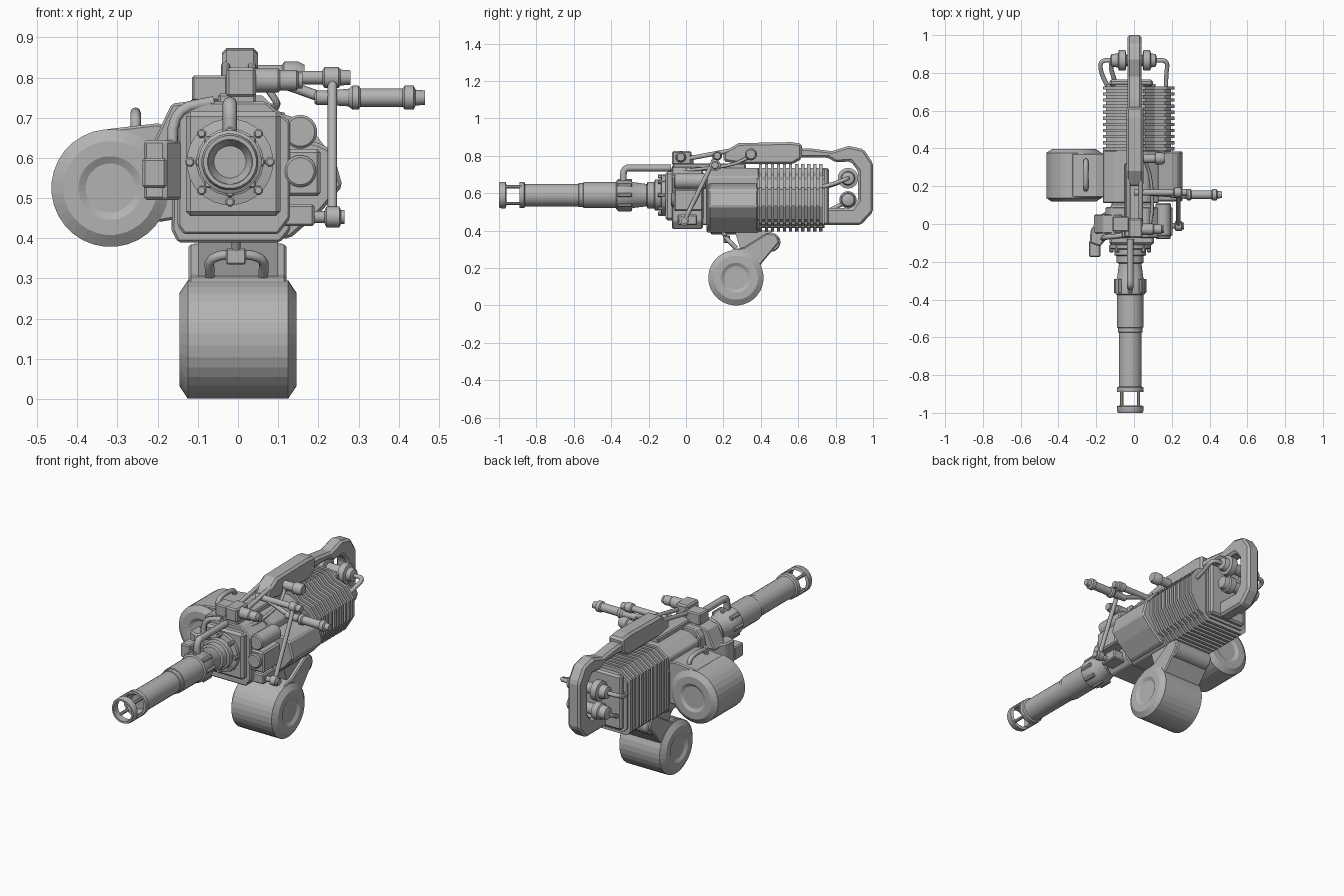
import bpy, bmesh, math
from mathutils import Vector

metal = bpy.data.materials.new("grey_metal")
metal.diffuse_color = (0.45, 0.45, 0.45, 1)


def place(axis, t, a, b):
    return {'X': (t, a, b), 'Y': (a, t, b), 'Z': (a, b, t)}[axis]


def finish(name, bm, bevel=0, smooth=False):
    bmesh.ops.recalc_face_normals(bm, faces=bm.faces)
    me = bpy.data.meshes.new(name)
    bm.to_mesh(me)
    bm.free()
    me.materials.append(metal)
    if smooth:
        me.shade_smooth()
        me.set_sharp_from_angle(angle=math.radians(32))
    ob = bpy.data.objects.new(name, me)
    bpy.context.collection.objects.link(ob)
    if bevel:
        m = ob.modifiers.new("bevel", 'BEVEL')
        m.width, m.segments, m.limit_method = bevel, 1, 'ANGLE'
    return ob


def prism(name, axis, pts, t0, t1, bevel=0):
    bm = bmesh.new()
    rings = [[bm.verts.new(place(axis, t, *p)) for p in pts] for t in (t0, t1)]
    n = len(pts)
    for i in range(n):
        j = (i + 1) % n
        bm.faces.new((rings[0][i], rings[0][j], rings[1][j], rings[1][i]))
    for r in rings:
        bm.faces.new(r)
    return finish(name, bm, bevel)


def box(name, x0, x1, y0, y1, z0, z1, bevel=0.006):
    return prism(name, 'Z', [(x0, y0), (x1, y0), (x1, y1), (x0, y1)], z0, z1, bevel)


def lathe(name, axis, c, prof, seg=24, closed=False, smooth=True):
    bm = bmesh.new()
    ang = [2 * math.pi * (i + 0.5) / seg for i in range(seg)]
    rings = [[bm.verts.new(place(axis, t, c[0] + r * math.cos(a), c[1] + r * math.sin(a)))
              for a in ang] for t, r in prof]
    pairs = list(zip(rings, rings[1:])) + ([(rings[-1], rings[0])] if closed else [])
    for p, q in pairs:
        for i in range(seg):
            j = (i + 1) % seg
            bm.faces.new((p[i], p[j], q[j], q[i]))
    if not closed:
        bm.faces.new(rings[0])
        bm.faces.new(rings[-1])
    return finish(name, bm, 0, smooth)


def rod(name, axis, c, t0, t1, r, seg=20):
    e = min(0.006, r * 0.3)
    return lathe(name, axis, c, [(t0, r - e), (t0 + e, r), (t1 - e, r), (t1, r - e)], seg)


def tube(name, pts, r):
    pts = [Vector(p) for p in pts]
    for _ in range(2):  # round the corners
        cut = [pts[0]]
        for a, b in zip(pts, pts[1:]):
            cut += [a.lerp(b, 0.25), a.lerp(b, 0.75)]
        pts = cut + [pts[-1]]
    cu = bpy.data.curves.new(name, 'CURVE')
    cu.dimensions, cu.bevel_depth, cu.bevel_resolution, cu.use_fill_caps = '3D', r, 2, True
    sp = cu.splines.new('POLY')
    sp.points.add(len(pts) - 1)
    for q, p in zip(sp.points, pts):
        q.co = (*p, 1)
    cu.materials.append(metal)
    ob = bpy.data.objects.new(name, cu)
    bpy.context.collection.objects.link(ob)


# barrel
C = (-0.02, 0.59)
lathe("barrel", 'Y', C, [
    (-.86, .04), (-.89, .055), (-.89, .070), (-.865, .070), (-.86, .061), (-.575, .061),
    (-.573, .065), (-.55, .065), (-.548, .07), (-.375, .07), (-.37, .079), (-.30, .079),
    (-.285, .07), (-.21, .06), (-.205, .072), (-.17, .072), (-.165, .084), (-.135, .084),
    (-.13, .108), (-.10, .108)])
lathe("muzzle_ring", 'Y', C, [(-1, .056), (-1, .066), (-.99, .071), (-.965, .071), (-.96, .056)], closed=True)
for k in range(4):
    a = math.pi / 4 + k * math.pi / 2
    rod("muzzle_post", 'Y', (C[0] + .063 * math.cos(a), C[1] + .063 * math.sin(a)), -.97, -.88, .009, 8)
for k in range(8):
    a = k * math.pi / 4
    s, c = math.sin(a), math.cos(a)
    rod("flange_bolt", 'Y', (C[0] + .1 * c, C[1] + .1 * s), -.15, -.11, .012, 8)
    rod("collar_lug", 'Y', (C[0] + .076 * c, C[1] + .076 * s), -.365, -.29, .012, 8)
tube("gas_pipe", [(-.02, -.335, .65), (-.02, -.335, .735), (-.02, -.28, .735), (-.02, -.08, .735)], .018)

# receiver
box("front_receiver", -.13, .106, -.11, .1, .455, .715, .012)
prism("receiver_shell", 'Y', [(-.15, .43), (-.135, .41), (.1, .41), (.13, .45), (.13, .69), (.07, .74),
                              (-.12, .74), (-.15, .7)], -.075, .09, .006)
prism("main_body", 'Y', [(-.165, .42), (-.15, .39), (.105, .39), (.13, .42), (.13, .69), (.06, .735),
                         (-.1, .735), (-.16, .70)], .11, .39, .006)
box("body_neck", -.12, .1, .05, .15, .43, .7)
prism("side_cover", 'Y', [(.1, .4), (.13, .4), (.21, .47), (.26, .53), (.235, .62), (.2, .637), (.1, .66)],
      .12, .385, .008)
box("top_rail", -.05, .045, -.07, .32, .72, .76)

# finned cooling block
FIN_A = [(-.165, .42), (-.14, .395), (.1, .395), (.13, .42), (.13, .69), (.06, .755), (-.1, .755), (-.165, .71)]
FIN_B = [(.11, .42), (.16, .44), (.215, .53), (.215, .63), (.17, .69), (.11, .71)]


def shrunk(pts, cx, cz, f):
    return [(cx + (x - cx) * f, cz + (z - cz) * f) for x, z in pts]


prism("block_core", 'Y', shrunk(FIN_A, -.02, .57, .89), .38, .74)
prism("side_block_core", 'Y', shrunk(FIN_B, .1, .57, .84), .38, .72)
for i in range(11):
    y = .39 + i * .0322
    prism("fin", 'Y', FIN_A, y, y + .017)
    prism("side_fin", 'Y', FIN_B, y, y + .017)
box("rear_plate", -.13, .1, .73, .765, .43, .735, .01)

# stock and top grip
prism("rear_stock", 'X', [(.58, .79), (.76, .79), (.80, .765), (.88, .77), (.92, .72), (.92, .56), (.89, .52),
                          (.75, .52), (.75, .43), (.935, .43), (1, .5), (1, .76), (.95, .835), (.87, .853),
                          (.78, .825), (.66, .84), (.58, .84)], -.035, .04, .012)
prism("top_grip", 'X', [(.2, .77), (.3, .755), (.57, .755), (.62, .785), (.62, .865), (.56, .873), (.28, .868),
                        (.2, .82)], -.04, .05, .012)
for z, r in ((.68, .055), (.565, .046)):
    lathe("rear_canister", 'X', (.866, z), [(-.125, .02), (-.12, .033), (-.085, .038), (-.08, r), (-.045, r),
                                            (-.04, .03), (.045, .03), (.05, r), (.085, r), (.09, .038),
                                            (.115, .033), (.12, .02)])
tube("hose_left", [(-.11, .866, .68), (-.18, .866, .68), (-.175, .8, .65), (-.14, .73, .63)], .012)
tube("hose_right", [(.11, .866, .68), (.18, .866, .68), (.17, .79, .65), (.17, .71, .63)], .012)
tube("low_hose", [(-.09, .866, .565), (-.13, .85, .55), (-.1, .75, .5)], .012)

# drums
DRUM = [(-.135, .062), (-.145, .08), (-.145, .118), (-.125, .148), (.125, .148), (.145, .118), (.145, .08),
        (.135, .062)]
lathe("lower_drum", 'X', (.267, .148), DRUM, 32, smooth=False)
lathe("side_drum", 'Y', (-.318, .525), [(.257 + t * .96, r * .99) for t, r in DRUM], 32, smooth=False)
prism("lower_feed_neck", 'X', [(.22, .28), (.25, .3), (.31, .31), (.43, .385), (.48, .382), (.5, .34), (.4, .22),
                               (.3, .15)], -.123, .121, .006)
rod("neck_roller", 'X', (.455, .338), -.115, .115, .05)
prism("drum_link", 'X', [(.3, .27), (.26, .40), (.46, .40), (.45, .36)], -.1, .1)
prism("side_feed_neck", 'Y', [(-.33, .671), (-.2, .686), (-.14, .67), (-.14, .45), (-.2, .44), (-.3, .5)],
      .14, .375, .006)
tube("side_drum_handle", [(-.255, .185, .65), (-.255, .185, .713), (-.255, .335, .713), (-.255, .335, .65)], .013)
tube("lower_drum_handle", [(-.07, .27, .305), (-.072, .215, .36), (.065, .215, .36), (.063, .27, .305)], .012)
box("handle_plate", -.03, .02, .2, .235, .335, .375, .004)
tube("handle_strut", [(-.005, .215, .36), (-.005, .19, .41)], .011)

# right front accessories
rod("lamp_tube", 'Y', (.155, .665), -.065, .11, .042)
box("lamp_box", .108, .205, -.065, .09, .505, .622, .008)
rod("lamp_lens", 'Y', (.155, .567), -.08, -.05, .04)
box("lower_mount", .09, .19, -.045, .06, .43, .485)
lathe("lower_pivot", 'X', (-.01, .453), [(.17, .015), (.215, .015), (.22, .026), (.252, .026), (.256, .018),
                                         (.265, .018)])
tube("link_rod", [(.235, .165, .81), (.235, -.01, .45)], .012)
lathe("link_axle", 'X', (.167, .8), [(0, .017), (.21, .017), (.215, .026), (.25, .026), (.255, .02), (.28, .018)])
lathe("side_handle", 'X', (.155, .75), [
    (.19, .014), (.195, .018), (.215, .018), (.217, .018), (.275, .022), (.285, .03), (.3, .03), (.305, .023),
    (.41, .023), (.415, .03), (.437, .03), (.442, .02), (.465, .018)])
tube("handle_arm", [(.21, .155, .75), (.1, .16, .79), (.04, .17, .8)], .013)

# top sight parts
box("sight_block", -.03, .045, -.075, .03, .75, .825, .008)
box("sight_side_block", -.115, -.025, -.04, .04, .74, .805)
lathe("sight_knob", 'X', (-.028, .793), [(.03, .03), (.1, .03), (.105, .026), (.145, .026), (.15, .02), (.16, .02)])
lathe("grip_knob", 'X', (.347, .808), [(.03, .024), (.11, .024), (.115, .032), (.15, .032), (.165, .024)])
for x in (-.03, .035):
    tube("sight_strut", [(x, .01, .785), (x, .25, .83)], .012)
tube("side_cable", [(.08, -.02, .72), (.1, .08, .73), (.09, .25, .75), (.06, .33, .79)], .009)

# left bracket
prism("bracket_base", 'Z', [(-.235, -.1), (-.18, -.12), (-.13, -.06), (-.13, .06), (-.165, .06), (-.23, -.03)],
      .495, .645, .008)
box("bracket_block", -.238, -.178, -.175, -.09, .525, .6)
prism("bracket_arm", 'Y', [(-.215, .63), (-.165, .735), (-.06, .748), (-.06, .715), (-.14, .7), (-.16, .63)],
      -.05, .05, .006)
tube("bracket_pipe", [(-.165, -.08, .6), (-.16, -.07, .72), (-.06, -.06, .74)], .014)
